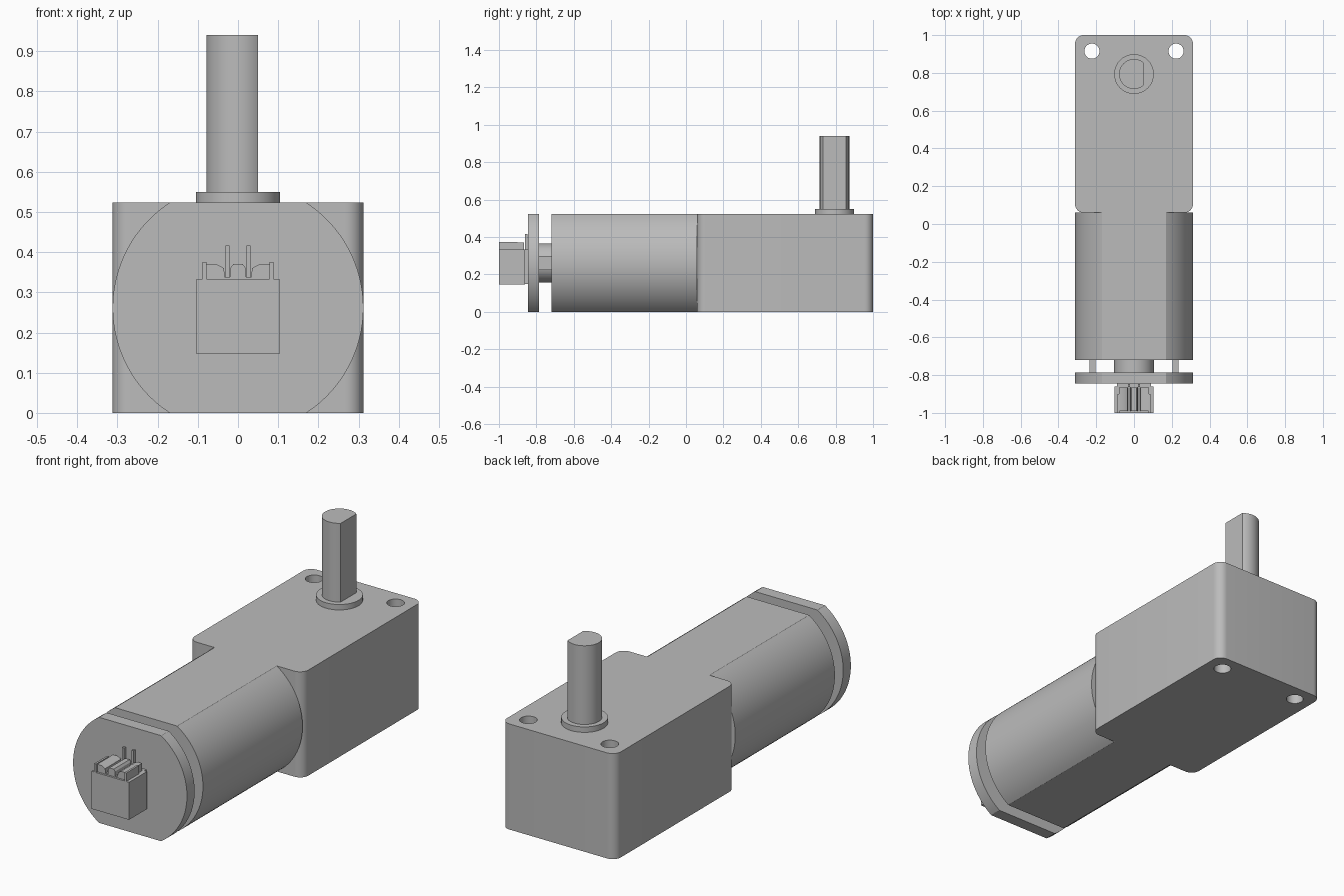
import bpy
from math import sin, cos, pi, acos, radians, asin
from mathutils import Matrix
import bmesh

cube = bpy.data.objects.get("Cube")
if cube:
    bpy.data.objects.remove(cube, do_unlink=True)

grey = bpy.data.materials.new("plain grey")
grey.use_nodes = True
COLOUR = (0.5, 0.5, 0.5, 1)
grey.diffuse_color = COLOUR
grey.node_tree.nodes["Principled BSDF"].inputs["Base Color"].default_value = COLOUR

# Frame that maps profile (u, v) to (x, z) and extrudes along +y
ALONG_Y = Matrix(((1, 0, 0), (0, 0, 1), (0, 1, 0))).to_4x4()
ALONG_Z = Matrix.Identity(4)


def finish(obj):
    """Shade curved faces smooth and keep the edges sharp."""
    bpy.ops.object.select_all(action="DESELECT")
    obj.select_set(True)
    bpy.context.view_layer.objects.active = obj
    bpy.ops.object.shade_smooth_by_angle(angle=radians(30))


def prism(name, outline, start, end, frame=ALONG_Z):
    """Extrude a closed outline between two depths."""
    bm = bmesh.new()
    face = bm.faces.new([bm.verts.new((u, v, start)) for u, v in outline])
    out = bmesh.ops.extrude_face_region(bm, geom=[face])
    top = [g for g in out["geom"] if isinstance(g, bmesh.types.BMVert)]
    bmesh.ops.translate(bm, verts=top, vec=(0, 0, end - start))
    bm.transform(frame)
    bmesh.ops.recalc_face_normals(bm, faces=bm.faces)
    mesh = bpy.data.meshes.new(name)
    bm.to_mesh(mesh)
    bm.free()
    mesh.materials.append(grey)
    obj = bpy.data.objects.new(name, mesh)
    bpy.context.collection.objects.link(obj)
    finish(obj)
    return obj


def arc(cx, cy, r, a, b, n):
    return [(cx + r * cos(a + (b - a) * i / n), cy + r * sin(a + (b - a) * i / n))
            for i in range(n + 1)]


def circle(cx, cy, r, n=48):
    return arc(cx, cy, r, 0, 2 * pi, n)[:-1]


def box(u0, u1, v0, v1):
    return [(u0, v0), (u1, v0), (u1, v1), (u0, v1)]


W, H = 0.312, 0.523      # half width and height of the body
MID = H / 2
FRONT, BACK, R = 0.06, 1.0, 0.045

# Gearbox with rounded upright corners and two through holes
corners = [(W - R, BACK - R), (R - W, BACK - R), (R - W, FRONT + R), (W - R, FRONT + R)]
outline = []
for i, (x, y) in enumerate(corners):
    outline += arc(x, y, R, i * pi / 2, (i + 1) * pi / 2, 10)
gearbox = prism("gearbox", outline, 0, H)
for side in (-1, 1):
    cutter = prism("hole_cutter", circle(side * 0.223, 0.915, 0.04, 32), -0.1, H + 0.1)
    cutter.hide_render = True
    mod = gearbox.modifiers.new("hole", "BOOLEAN")
    mod.operation, mod.object, mod.solver = "DIFFERENCE", cutter, "EXACT"
    bpy.context.view_layer.objects.active = gearbox
    bpy.ops.object.modifier_apply(modifier=mod.name)
    bpy.data.objects.remove(cutter, do_unlink=True)
finish(gearbox)

# Motor can and end plate, round with flats above and below
a = asin(MID / W)
flatted = arc(0, MID, W, -a, a, 32) + arc(0, MID, W, pi - a, pi + a, 32)
prism("motor_can", flatted, -0.72, FRONT, ALONG_Y)
prism("end_plate", flatted, -0.845, -0.785, ALONG_Y)

# Rear bearing boss and the two terminals
prism("rear_boss", circle(0, MID, 0.105), -0.785, -0.72, ALONG_Y)
for name, side in (("right_terminal", -1), ("left_terminal", 1)):
    x = side * 0.22
    prism(name, box(x - 0.015, x + 0.015, MID - 0.037, MID + 0.037), -0.785, -0.72, ALONG_Y)

# Output collar and D-shaped shaft
prism("shaft_collar", circle(0, 0.794, 0.105), H, 0.55)
f = acos(0.05 / 0.079)
prism("output_shaft", arc(0, 0.794, 0.079, f, 2 * pi - f, 40), 0.55, 0.94)

# Connector: solid housing, slotted top, side ribs and pins
prism("connector_housing", box(-0.103, 0.103, 0.147, 0.333), -1, -0.86, ALONG_Y)
prism("connector_base", box(-0.09, 0.09, 0.15, 0.333), -0.86, -0.845, ALONG_Y)
half = [(0.08, 0.333), (0.08, 0.37), (0.053, 0.37), (0.035, 0.36), (0.033, 0.338),
        (0.02, 0.338), (0.019, 0.36), (0.012, 0.37)]
prism("connector_top", half + [(-x, z) for x, z in reversed(half)], -0.99, -0.865, ALONG_Y)
for side, word in ((-1, "right"), (1, "left")):
    x = side * 0.083
    prism(word + "_rib", box(x - 0.005, x + 0.005, 0.333, 0.375), -1, -0.9, ALONG_Y)
    x = side * 0.026
    prism(word + "_pin", box(x - 0.005, x + 0.005, 0.333, 0.417), -0.862, -0.848, ALONG_Y)
